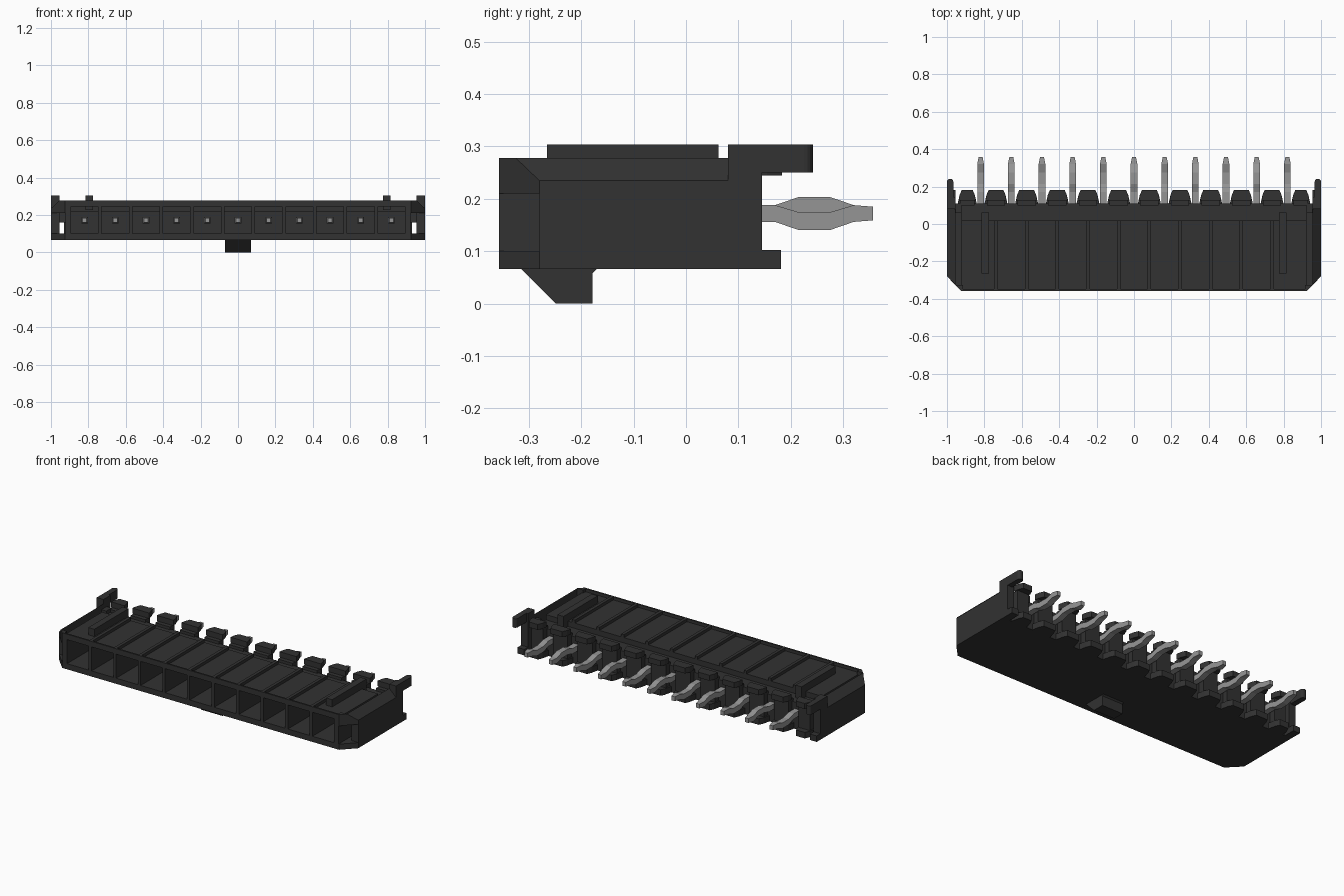
import bpy, bmesh, math
from mathutils import Vector

cube = bpy.data.objects.get("Cube")
if cube:
    bpy.data.objects.remove(cube, do_unlink=True)


def material(name, rgb):
    m = bpy.data.materials.new(name)
    m.use_nodes = True
    m.diffuse_color = (*rgb, 1)
    bsdf = next(n for n in m.node_tree.nodes if n.type == 'BSDF_PRINCIPLED')
    bsdf.inputs["Base Color"].default_value = (*rgb, 1)
    return m


PLASTIC = material("dark plastic", (0.032, 0.032, 0.032))
METAL = material("pin metal", (0.3, 0.3, 0.3))


def finish(bm, name, mat):
    bmesh.ops.recalc_face_normals(bm, faces=bm.faces)
    mesh = bpy.data.meshes.new(name)
    bm.to_mesh(mesh)
    bm.free()
    mesh.materials.append(mat)
    ob = bpy.data.objects.new(name, mesh)
    bpy.context.collection.objects.link(ob)
    return ob


def prism(name, pts, axis, lo, hi, mat=PLASTIC):
    """Extrude a 2D outline along x (outline in y, z) or z (outline in x, y)."""
    bm = bmesh.new()
    place = (lambda p: (lo, *p)) if axis == 'x' else (lambda p: (*p, lo))
    face = bm.faces.new([bm.verts.new(place(p)) for p in pts])
    moved = bmesh.ops.extrude_face_region(bm, geom=[face])["geom"]
    step = Vector((hi - lo, 0, 0)) if axis == 'x' else Vector((0, 0, hi - lo))
    bmesh.ops.translate(bm, vec=step,
                        verts=[v for v in moved if isinstance(v, bmesh.types.BMVert)])
    return finish(bm, name, mat)


def box(name, x0, x1, y0, y1, z0, z1, mat=PLASTIC):
    return prism(name, [(x0, y0), (x1, y0), (x1, y1), (x0, y1)], 'z', z0, z1, mat)


def hull(name, pts, mat=PLASTIC):
    bm = bmesh.new()
    for p in pts:
        bm.verts.new(p)
    bmesh.ops.convex_hull(bm, input=bm.verts[:])
    return finish(bm, name, mat)


COUNT, PITCH, CAV = 11, 0.164, 0.0725
FRONT, BACK, STEP = -0.357, 0.11, 0.02
BOTTOM, FLOOR, ROOF, TOP = 0.066, 0.1, 0.245, 0.278
PANEL, TROUGH = 0.26, 0.228
centres = [(i - COUNT // 2) * PITCH for i in range(COUNT)]
END = centres[-1] + CAV + 0.03

# Floor with chamfered front corners
prism("floor_plate", [(-0.925, FRONT), (0.925, FRONT), (1, -0.28), (1, BACK),
                      (-1, BACK), (-1, -0.28)], 'z', BOTTOM, FLOOR)

# Roof with a thin raised front rim, rear wall with a lower ledge
box("roof_slab", -END, END, FRONT, STEP, ROOF, PANEL)
box("front_rim", -END, END, FRONT, FRONT + 0.01, ROOF, TOP)
box("rear_wall", -END, END, STEP, BACK, FLOOR, TROUGH)
box("rear_lintel", -END, END, 0, STEP, TROUGH - 0.01, PANEL - 0.005)

# Dividers between the cavities, rising as ribs between the roof panels
for i in range(COUNT - 1):
    mid = centres[i] + PITCH / 2
    half = PITCH / 2 - CAV
    box("divider", mid - half, mid + half, FRONT, STEP, FLOOR, TOP)


# Rear tabs: wide foot hugging the pins, narrow web, head standing off the roof
def rear_tab(x0, x1):
    prism("tab_foot", [(x0, BACK), (x1, BACK), (x1 - 0.01, 0.155), (x1 - 0.022, 0.181),
                       (x0 + 0.022, 0.181), (x0 + 0.01, 0.155)], 'z', BOTTOM, 0.102)
    box("tab_web", x0 + 0.012, x1 - 0.012, BACK - 0.01, 0.145, FLOOR, ROOF)
    prism("tab_head", [(x0 + 0.005, 0.125), (x1 - 0.005, 0.125), (x1 - 0.01, 0.155),
                       (x1 - 0.022, 0.183), (x0 + 0.022, 0.183), (x0 + 0.01, 0.155)],
          'z', ROOF, TOP)


edges = [-END - 0.02] + [c + s * 0.021 for c in centres for s in (-1, 1)] + [END + 0.02]
for a, b in zip(edges[::2], edges[1::2]):
    rear_tab(a, b)

# Both ends
for s in (-1, 1):
    def sbox(name, x0, x1, *rest):
        box(name, min(s * x0, s * x1), max(s * x0, s * x1), *rest)

    sbox("end_divider", centres[-1] + CAV, END, FRONT, STEP, FLOOR, PANEL)
    sbox("top_rib", 0.775, 0.815, -0.265, 0.062, TROUGH, 0.304)

    # Side wall with bevelled top, and its chamfered corner above the front window
    section = [(0.955, TOP), (0.955, BOTTOM), (1, BOTTOM), (1, 0.235)]
    hull("side_wall", [(s * x, y, z) for x, z in section for y in (-0.28, 0.08)])
    corner = [(0.955, -0.325), (0.955, -0.28), (1, -0.28)]
    hull("wall_corner", [(s * x, y, z) for x, y in corner
                         for z in (0.21, TOP if x < 1 else 0.235)])
    sbox("side_wall_rear", 0.955, 1, 0.08, 0.145, BOTTOM, 0.304)
    sbox("side_wall_foot", 0.955, 1, BACK, 0.181, BOTTOM, 0.102)
    sbox("side_bridge", END, 0.96, 0.06, BACK, 0.16, 0.25)
    prism("front_cap", [(s * x, y) for x, y in
                        [(0.915, FRONT), (0.925, FRONT), (0.957, -0.325), (0.915, -0.325)]],
          'z', 0.21, TOP)

    # Latch arm with a rounded tip
    tip = [(0.983 + 0.017 * math.cos(t * math.pi / 8),
            0.225 + 0.017 * math.sin(t * math.pi / 8)) for t in range(9)]
    prism("latch_arm", [(s * x, y) for x, y in [(0.966, 0.08), (1, 0.08)] + tip],
          'z', 0.25, 0.304)

# Locating peg under the body
prism("locating_peg", [(-0.314, BOTTOM), (-0.248, 0), (-0.178, 0), (-0.178, 0.058),
                       (-0.17, BOTTOM)], 'x', -0.07, 0.07)

# Contact pins: kinked tails, alternately up and down, and tapered front tips
PIN_Z = 0.172
for i, x in enumerate(centres):
    k = 0.0145 if i % 2 else -0.0145
    path = [(0.09, 0, 0.016), (0.17, 0, 0.016), (0.215, k, 0.017),
            (0.275, k, 0.017), (0.32, 0, 0.016), (0.357, 0, 0.013)]
    outline = [(y, PIN_Z + d - h) for y, d, h in path]
    outline += [(y, PIN_Z + d + h) for y, d, h in reversed(path)]
    tail = prism("pin_tail", outline, 'x', x - 0.018, x + 0.018, METAL)
    for v in tail.data.vertices:
        if v.co.y > 0.35:
            v.co.x = x + (v.co.x - x) * 0.6
    hull("pin_front", [(x + a * r, y, PIN_Z + b * r)
                       for y, r in ((STEP, 0.018), (-0.15, 0.018), (-0.18, 0.011))
                       for a in (-1, 1) for b in (-1, 1)], METAL)
